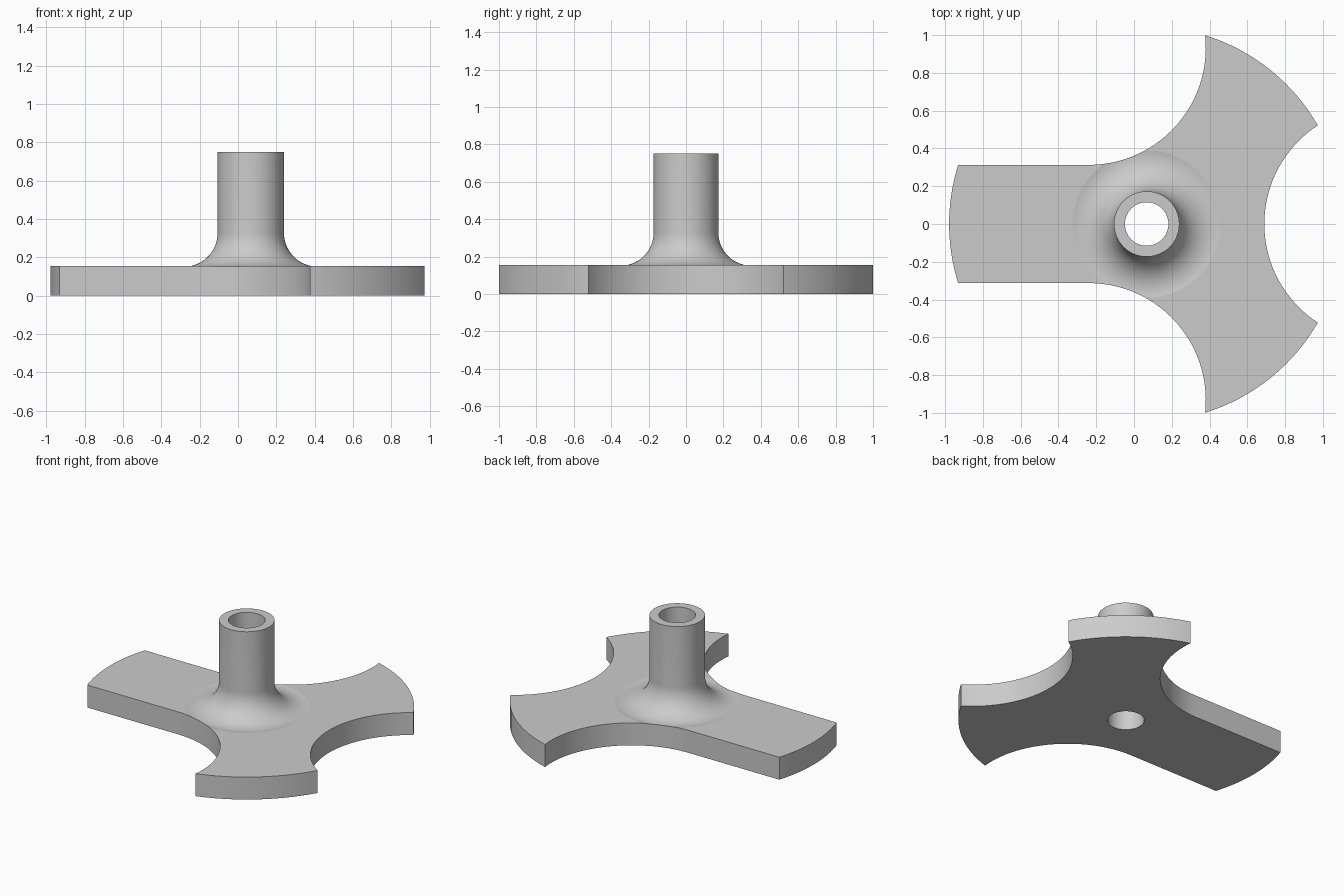
import bpy, bmesh
from math import sin, cos, pi, radians, sqrt, atan2

if "Cube" in bpy.data.objects:
    bpy.data.objects.remove(bpy.data.objects["Cube"])

HUB_X = 0.067         # hub axis
THICK = 0.155         # plate thickness
SEGMENTS = 128


def arc(cx, cy, r, start, end, n):
    """Points along a circular arc, angles in radians."""
    return [(cx + r * cos(start + (end - start) * i / n),
             cy + r * sin(start + (end - start) * i / n)) for i in range(n + 1)]


def make_object(name, bm):
    bmesh.ops.recalc_face_normals(bm, faces=bm.faces)
    mesh = bpy.data.meshes.new(name)
    bm.to_mesh(mesh)
    bm.free()
    obj = bpy.data.objects.new(name, mesh)
    bpy.context.collection.objects.link(obj)
    return obj


def lathe(name, profile):
    """Closed (radius, z) loop turned about the hub axis."""
    bm = bmesh.new()
    rings = [[bm.verts.new((HUB_X + r * cos(2 * pi * k / SEGMENTS),
                            r * sin(2 * pi * k / SEGMENTS), z))
              for k in range(SEGMENTS)] for r, z in profile]
    for a, b in zip(rings, rings[1:] + rings[:1]):
        for k in range(SEGMENTS):
            j = (k + 1) % SEGMENTS
            bm.faces.new((a[k], a[j], b[j], b[k]))
    return make_object(name, bm)


def prism(name, outline, z0, z1):
    bm = bmesh.new()
    face = bm.faces.new([bm.verts.new((x, y, z0)) for x, y in outline])
    top = bmesh.ops.extrude_face_region(bm, geom=[face])["geom"]
    verts = [v for v in top if isinstance(v, bmesh.types.BMVert)]
    bmesh.ops.translate(bm, verts=verts, vec=(0, 0, z1 - z0))
    return make_object(name, bm)


# Turned body: round plate, shallow fillet groove, tube and through bore
bore, tube, plate_r, top = 0.115, 0.173, 1.046, 0.75
fillet, groove_edge = 0.178, 0.39
fillet_x = tube + fillet
half = groove_edge - fillet_x
fillet_z = THICK + sqrt(fillet ** 2 - half ** 2)
start = atan2(THICK - fillet_z, half)
profile = [(bore, 0), (plate_r, 0), (plate_r, THICK)]
profile += arc(fillet_x, fillet_z, fillet, start, -pi, 20)
profile += [(tube, top), (bore, top)]
body = lathe("three_arm_hub", profile)

# Arm outline: straight left arm, two swept side cuts, one cut on the right
side_cut = arc(-0.24, 0.933, 0.62, -pi / 2, radians(10), 36)
end_cut = arc(1.313, 0, 0.623, radians(116), pi, 24)
upper = [(-1.3, 0.313)] + side_cut + [(1.2, 1.2)] + end_cut
lower = [(x, -y) for x, y in reversed(upper[:-1])]
cutter = prism("arm_outline_cutter", upper + lower, -0.2, 1.0)
cutter.hide_render = True

# Keep only what lies inside the arm outline
mod = body.modifiers.new("arm_shape", 'BOOLEAN')
mod.operation = 'INTERSECT'
mod.solver = 'EXACT'
mod.object = cutter
bpy.ops.object.select_all(action='DESELECT')
bpy.context.view_layer.objects.active = body
body.select_set(True)
bpy.ops.object.modifier_apply(modifier=mod.name)
bpy.data.objects.remove(cutter)

# Plain grey finish
grey = bpy.data.materials.new("plain_grey")
grey.use_nodes = True
colour = (0.6, 0.6, 0.6, 1)
grey.diffuse_color = colour
grey.node_tree.nodes["Principled BSDF"].inputs["Base Color"].default_value = colour
body.data.materials.clear()
body.data.materials.append(grey)
bpy.ops.object.shade_smooth_by_angle(angle=radians(10))
